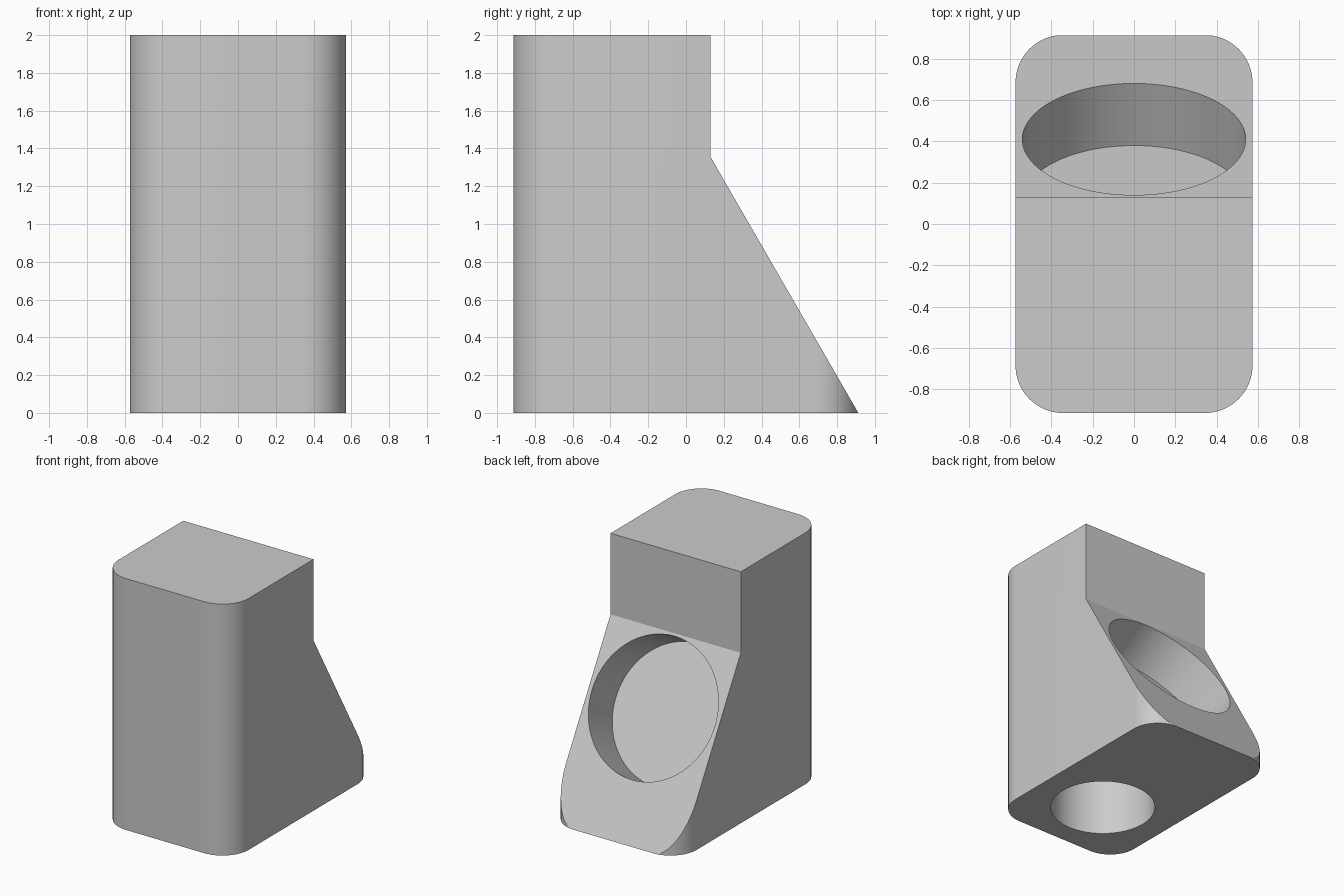
import bpy, bmesh, math
from mathutils import Matrix, Vector

cube = bpy.data.objects.get("Cube")
if cube:
    bpy.data.objects.remove(cube, do_unlink=True)

HALF_X, HALF_Y, HEIGHT, CORNER = 0.573, 0.914, 2.0, 0.23
STEP_Y, STEP_Z = 0.13, 1.355

grey = bpy.data.materials.new("plain grey")
grey.use_nodes = True
colour = (0.6, 0.6, 0.6, 1)
grey.diffuse_color = colour
grey.node_tree.nodes["Principled BSDF"].inputs["Base Color"].default_value = colour


def prism(name, outline, start, end):
    """Extrude a closed outline of 3D points from start to end offset."""
    bm = bmesh.new()
    face = bm.faces.new([bm.verts.new(Vector(p) + Vector(start)) for p in outline])
    new = bmesh.ops.extrude_face_region(bm, geom=[face])["geom"]
    verts = [g for g in new if isinstance(g, bmesh.types.BMVert)]
    bmesh.ops.translate(bm, verts=verts, vec=Vector(end) - Vector(start))
    return finish(name, bm)


def cylinder(name, radius, length, centre, tilt=0):
    """Cylinder centred on a point, its axis tilted from z about x."""
    bm = bmesh.new()
    bmesh.ops.create_cone(bm, cap_ends=True, segments=96, radius1=radius,
                          radius2=radius, depth=length,
                          matrix=Matrix.Translation(centre) @ Matrix.Rotation(tilt, 4, "X"))
    return finish(name, bm)


def finish(name, bm):
    bmesh.ops.recalc_face_normals(bm, faces=bm.faces)
    mesh = bpy.data.meshes.new(name)
    bm.to_mesh(mesh)
    bm.free()
    mesh.materials.append(grey)
    obj = bpy.data.objects.new(name, mesh)
    bpy.context.collection.objects.link(obj)
    return obj


def cut(target, cutter, operation):
    mod = target.modifiers.new(cutter.name, "BOOLEAN")
    mod.operation, mod.solver, mod.object = operation, "EXACT", cutter
    cutter.hide_render = True
    bpy.context.view_layer.objects.active = target
    bpy.ops.object.modifier_apply(modifier=mod.name)
    bpy.data.objects.remove(cutter, do_unlink=True)


# Column with four rounded upright corners
outline = []
for i, (sx, sy) in enumerate([(1, 1), (-1, 1), (-1, -1), (1, -1)]):
    for k in range(17):
        a = math.radians(90 * (i + k / 16))
        outline.append((sx * (HALF_X - CORNER) + CORNER * math.cos(a),
                        sy * (HALF_Y - CORNER) + CORNER * math.sin(a), 0))
body = prism("stand_body", outline, (0, 0, -0.1), (0, 0, HEIGHT + 0.1))

# Side profile: upright upper block above a sloping back
slope_end = STEP_Y + STEP_Z / math.tan(math.radians(60))
side = [(-1, 0), (slope_end, 0), (STEP_Y, STEP_Z), (STEP_Y, HEIGHT), (-1, HEIGHT)]
profile = prism("side_profile", [(0, y, z) for y, z in side], (-1, 0, 0), (1, 0, 0))
cut(body, profile, "INTERSECT")

# Round pocket sunk square into the slope
normal = Vector((0, math.cos(math.radians(30)), math.sin(math.radians(30))))
mouth_y = 0.41
mouth = Vector((0, mouth_y, (slope_end - mouth_y) * math.tan(math.radians(60))))
depth, over = 0.347, 0.3
pocket = cylinder("slope_pocket", 0.54, depth + over,
                  mouth + normal * (over - depth) / 2, math.radians(-60))
cut(body, pocket, "DIFFERENCE")

# Blind round hole in the underside
hole_depth = 0.6
hole = cylinder("base_hole", 0.386, hole_depth + over,
                Vector((0, -0.36, (hole_depth - over) / 2)))
cut(body, hole, "DIFFERENCE")

# Smooth curved walls, crisp edges
bpy.ops.object.select_all(action="DESELECT")
body.select_set(True)
bpy.context.view_layer.objects.active = body
bpy.ops.object.shade_smooth_by_angle(angle=math.radians(20))
